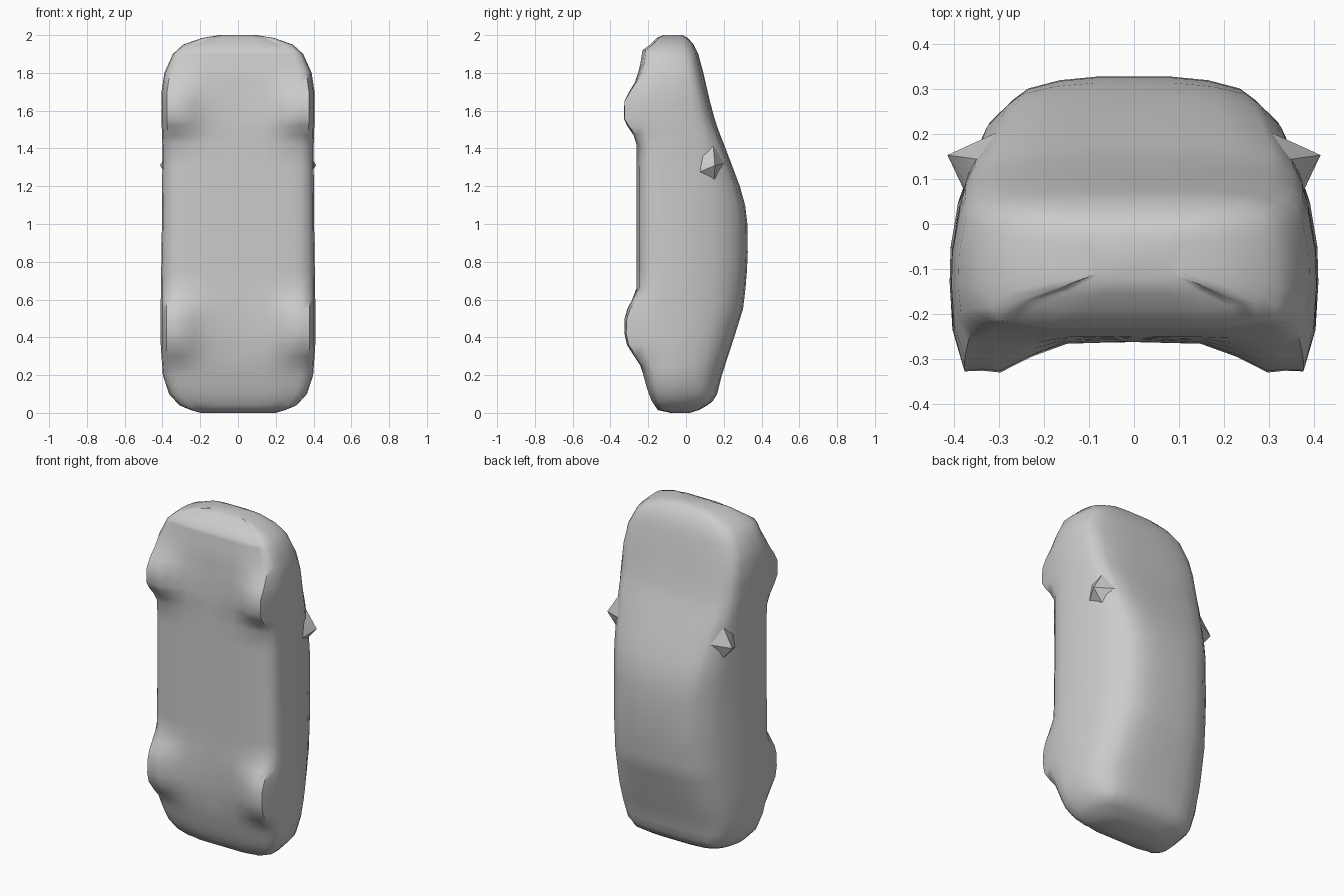
import bpy, bmesh, math

if "Cube" in bpy.data.objects:
    bpy.data.objects.remove(bpy.data.objects["Cube"])

paint = bpy.data.materials.new("plain grey")
paint.diffuse_color = (0.6, 0.6, 0.6, 1)
paint.use_nodes = True
paint.node_tree.nodes["Principled BSDF"].inputs["Base Color"].default_value = paint.diffuse_color


def table(*pts):
    """Piecewise linear curve along the car's length."""
    def f(z):
        for (a, va), (b, vb) in zip(pts, pts[1:]):
            if z <= b:
                return va + (vb - va) * (z - a) / (b - a)
        return pts[-1][1]
    return f


def lerp(a, b, t):
    return a + (b - a) * t


# Body outlines along the length (tail at 0, nose at 2)
top = table((0, .02), (.02, .085), (.06, .14), (.1, .165), (.2, .19), (.4, .255), (.55, .302),
            (.7, .32), (.85, .327), (1, .325), (1.1, .313), (1.2, .285), (1.4, .21),
            (1.5, .17), (1.6, .138), (1.8, .092), (1.9, .065), (1.95, .04), (1.985, .01), (2, -.02))
belly = table((0, -.08), (.015, -.15), (.06, -.18), (.12, -.205), (.25, -.238), (.4, -.255),
              (.6, -.262), (1.5, -.262), (1.8, -.25), (1.92, -.23), (1.95, -.19), (1.985, -.155), (2, -.12))
width = table((0, .2), (.015, .25), (.04, .31), (.1, .365), (.2, .398), (.35, .409), (.6, .409),
              (1, .403), (1.4, .4), (1.6, .407), (1.7, .405), (1.8, .39), (1.9, .345),
              (1.95, .29), (1.985, .19), (2, .1))
roof_width = table((0, .14), (.06, .24), (.3, .255), (.6, .235), (1, .235), (1.2, .265),
                   (1.45, .305), (1.7, .3), (1.9, .25), (1.95, .2), (1.985, .14), (2, .07))
belt = table((0, -.02), (.1, .03), (.4, .045), (1, .05), (1.5, .045), (1.8, .015), (1.95, -.03), (2, -.05))
wheel = table((0, 0), (.2, 0), (.25, .1), (.3, .5), (.36, .9), (.42, 1), (.5, .95), (.55, .75),
              (.6, .4), (.66, 0), (1.42, 0), (1.47, .3), (1.52, .75), (1.56, 1),
              (1.65, 1), (1.7, .7), (1.75, .35), (1.8, .1), (1.85, 0))


def half_section(z):
    """Half outline from the belly centre round the side to the roof centre."""
    w, yb, yt, yl, wr, b = width(z), belly(z), top(z), belt(z), roof_width(z), wheel(z)
    s = w / .41
    h = yt - yb
    ye = yt - .045 * h
    return [(0, yb), (.15 * s, yb - .006 * b), (.23 * s, yb - .035 * b), (.30 * s, yb + .008 - .078 * b),
            (.34 * s, yb + .014 - .08 * b), (.38 * s, yb + .06 * h - .092 * b),
            (.985 * w, lerp(yb, yl, .22) - .045 * b), (w, lerp(yb, yl, .42)),
            (.995 * w, lerp(yb, yl, .68)), (.955 * w, yl),
            (lerp(w, wr, .3), lerp(yl, ye, .42)), (lerp(w, wr, .5), lerp(yl, ye, .7)),
            (lerp(w, wr, .8), lerp(yl, ye, .9)), (wr, ye),
            (.7 * wr, lerp(ye, yt, .7)), (.35 * wr, yt), (0, yt)]


def make_object(name, bm, angle):
    bmesh.ops.recalc_face_normals(bm, faces=bm.faces)
    me = bpy.data.meshes.new(name)
    bm.to_mesh(me)
    bm.free()
    me.materials.append(paint)
    ob = bpy.data.objects.new(name, me)
    bpy.context.collection.objects.link(ob)
    bpy.context.view_layer.objects.active = ob
    ob.select_set(True)
    bpy.ops.object.shade_smooth_by_angle(angle=math.radians(angle))
    ob.select_set(False)
    return ob


# Car body with moulded wheels, lofted from tail to nose
stations = [0, .015, .04, .06, .1, .15, .2, .25, .3, .36, .42, .5, .55, .6, .66, .75, .85, 1, 1.1, 1.2,
            1.3, 1.42, 1.47, 1.52, 1.56, 1.65, 1.7, 1.75, 1.8, 1.85, 1.9, 1.92, 1.95, 1.985, 2]
bm = bmesh.new()
rings = []
for z in stations:
    half = half_section(z)
    outline = half + [(-x, y) for x, y in half[-2:0:-1]]
    rings.append([bm.verts.new((x, y, z)) for x, y in outline])
n = len(rings[0])
for lo, hi in zip(rings, rings[1:]):
    for i in range(n):
        j = (i + 1) % n
        bm.faces.new((lo[i], lo[j], hi[j], hi[i]))
bm.faces.new(rings[0])
bm.faces.new(rings[-1])
make_object("car_body", bm, 50)

# Pointed wing mirrors growing out of the sides
for side, name in ((1, "mirror_right"), (-1, "mirror_left")):
    bm = bmesh.new()
    base = [bm.verts.new((side * x, y, z)) for x, y, z in
            ((.34, .15, 1.22), (.37, .06, 1.27), (.36, .07, 1.38), (.32, .14, 1.46), (.30, .205, 1.32))]
    tip = bm.verts.new((side * .414, .153, 1.31))
    bm.faces.new(base)
    for i in range(5):
        bm.faces.new((base[i], base[(i + 1) % 5], tip))
    make_object(name, bm, 35)
